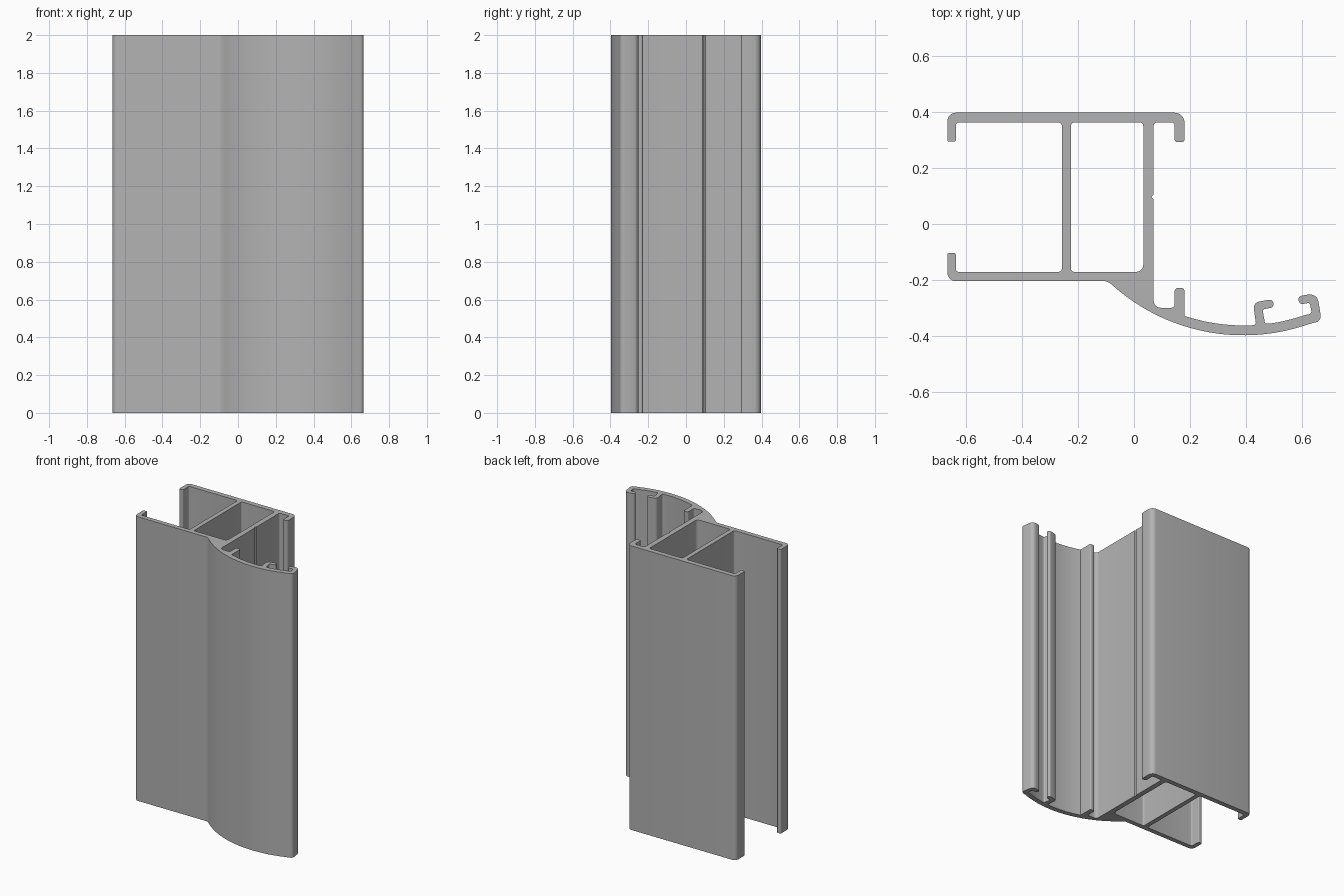
import bpy, bmesh, math
from mathutils import Vector

HEIGHT = 2.0
SHIFT = Vector((0, -0.0035))      # centres the section on y
ARC_CENTRE = Vector((0.39, 0.307))

if "Cube" in bpy.data.objects:
    bpy.data.objects.remove(bpy.data.objects["Cube"])


def arc(radius, x0, x1, steps):
    """Points on the lower side of the curved wing, from x0 to x1."""
    a0, a1 = (math.asin((x - ARC_CENTRE.x) / radius) for x in (x0, x1))
    angles = [a0 + (a1 - a0) * i / steps for i in range(steps + 1)]
    return [(ARC_CENTRE.x + radius * math.sin(a),
             ARC_CENTRE.y - radius * math.cos(a), 0) for a in angles]


def rounded(corners, steps=6):
    """Replace each corner (x, y, radius) with a tangent fillet."""
    out = []
    for i, (x, y, r) in enumerate(corners):
        p = Vector((x, y))
        if r == 0:
            out.append(p)
            continue
        a = Vector(corners[i - 1][:2]) - p
        b = Vector(corners[(i + 1) % len(corners)][:2]) - p
        half = a.angle(b) / 2
        t = min(r / math.tan(half), 0.49 * a.length, 0.49 * b.length)
        r = t * math.tan(half)
        a.normalize()
        b.normalize()
        c = p + (a + b).normalized() * (r / math.sin(half))
        start, end = p + a * t - c, p + b * t - c
        sweep = start.angle_signed(end)
        for k in range(steps + 1):
            s = -sweep * k / steps
            out.append(c + Vector((start.x * math.cos(s) - start.y * math.sin(s),
                                   start.x * math.sin(s) + start.y * math.cos(s))))
    return out


# Back flange with its right lip, then the main web with its small groove
back = [(-0.665, 0.40, 0.03), (0.18, 0.40, 0.035), (0.18, 0.295, 0.01),
        (0.145, 0.295, 0.01), (0.145, 0.365, 0.01), (0.07, 0.365, 0.012),
        (0.07, 0.108, 0), (0.062, 0.10, 0), (0.07, 0.092, 0)]
# Small channel at the foot of the web
channel = [(0.07, -0.295, 0.025), (0.145, -0.295, 0.012),
           (0.145, -0.225, 0.01), (0.18, -0.225, 0.01)]
# Inner hook and end hook of the curved wing
hook = [(0.435, -0.355, 0.008), (0.424, -0.277, 0.022), (0.495, -0.264, 0.014),
        (0.499, -0.293, 0.014), (0.458, -0.301, 0.008), (0.467, -0.352, 0.008)]
end_hook = [(0.634, -0.317, 0.018), (0.626, -0.277, 0.007), (0.589, -0.284, 0.014),
            (0.584, -0.254, 0.014), (0.652, -0.243, 0.03), (0.669, -0.342, 0.03)]
# Front flange, open left chamber and back-left lip
left = [(-0.665, -0.20, 0.03), (-0.665, -0.10, 0.006), (-0.635, -0.10, 0.006),
        (-0.635, -0.167, 0.01), (-0.257, -0.167, 0.012), (-0.257, 0.365, 0.012),
        (-0.635, 0.365, 0.01), (-0.635, 0.297, 0.006), (-0.665, 0.297, 0.006)]

outline = rounded(back + channel + arc(0.665, 0.18, 0.42, 12) + hook
                  + arc(0.665, 0.485, 0.61, 8) + end_hook
                  + arc(0.70, 0.625, -0.08, 36) + [(-0.098, -0.20, 0.03)] + left)
chamber = rounded([(-0.225, 0.365, 0.012), (0.033, 0.365, 0.012),
                   (0.033, -0.167, 0.025), (-0.225, -0.167, 0.012)])

# Fill the section and extrude it upright
bm = bmesh.new()
edges = []
for loop in (outline, chamber):
    verts = [bm.verts.new((*(p + SHIFT), 0)) for p in loop]
    edges += [bm.edges.new((v, verts[i - 1])) for i, v in enumerate(verts)]
bmesh.ops.triangle_fill(bm, edges=edges, use_beauty=True, normal=(0, 0, 1))
made = bmesh.ops.extrude_face_region(bm, geom=bm.faces[:], use_keep_orig=True)["geom"]
bmesh.ops.translate(bm, vec=(0, 0, HEIGHT),
                    verts=[g for g in made if isinstance(g, bmesh.types.BMVert)])
bmesh.ops.recalc_face_normals(bm, faces=bm.faces[:])
mesh = bpy.data.meshes.new("extruded_profile")
bm.to_mesh(mesh)
bm.free()

profile = bpy.data.objects.new("extruded_profile", mesh)
bpy.context.collection.objects.link(profile)

# Plain grey metal
grey = bpy.data.materials.new("grey_metal")
grey.use_nodes = True
colour = (0.45, 0.45, 0.45, 1)
grey.diffuse_color = colour
grey.node_tree.nodes["Principled BSDF"].inputs["Base Color"].default_value = colour
mesh.materials.append(grey)

bpy.ops.object.select_all(action="DESELECT")
profile.select_set(True)
bpy.context.view_layer.objects.active = profile
bpy.ops.object.shade_smooth_by_angle(angle=math.radians(30))
